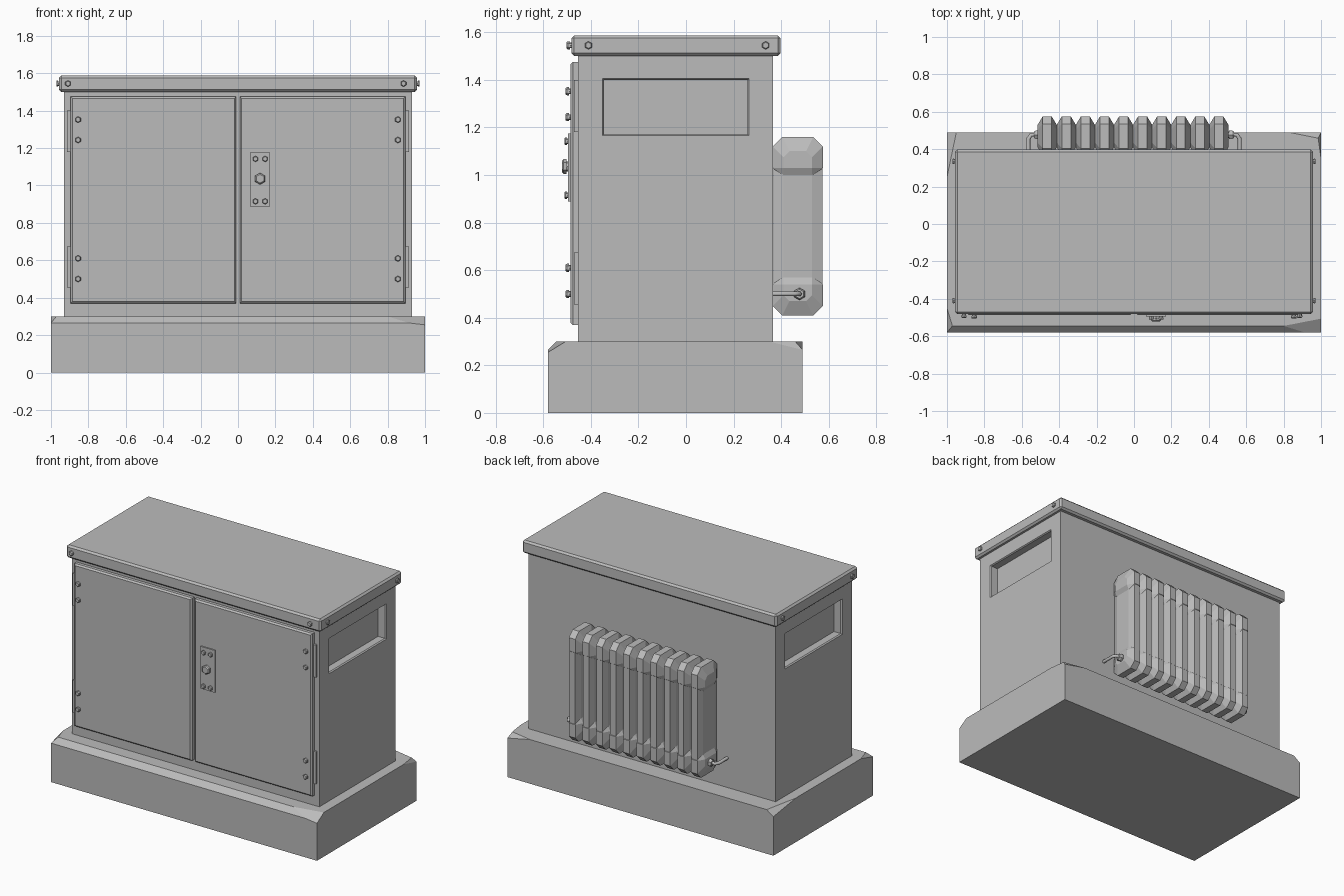
import bpy, bmesh
from mathutils import Vector, Matrix

if "Cube" in bpy.data.objects:
    bpy.data.objects.remove(bpy.data.objects["Cube"])

GREY = (0.5, 0.5, 0.5, 1)
metal = bpy.data.materials.new("plain_grey")
metal.use_nodes = True
metal.diffuse_color = GREY
bsdf = next(n for n in metal.node_tree.nodes if n.type == 'BSDF_PRINCIPLED')
bsdf.inputs["Base Color"].default_value = GREY
bsdf.inputs["Roughness"].default_value = 0.6


def finish(name, bm):
    bmesh.ops.recalc_face_normals(bm, faces=bm.faces)
    mesh = bpy.data.meshes.new(name)
    bm.to_mesh(mesh)
    bm.free()
    mesh.materials.append(metal)
    obj = bpy.data.objects.new(name, mesh)
    bpy.context.collection.objects.link(obj)
    return obj


def box_bm(lo, hi):
    bm = bmesh.new()
    lo, hi = Vector(lo), Vector(hi)
    bmesh.ops.create_cube(bm, size=1, matrix=Matrix.Translation((lo + hi) / 2)
                          @ Matrix.Diagonal((*(hi - lo), 1)))
    return bm


def box(name, lo, hi, bevel=0, rule=lambda e: True):
    bm = box_bm(lo, hi)
    if bevel:
        bmesh.ops.bevel(bm, geom=[e for e in bm.edges if rule(e)], offset=bevel,
                        segments=1, affect='EDGES')
    return finish(name, bm)


def hex_bolt(name, base, axis, radius=0.017, height=0.02):
    """Hexagon head with a chamfered crown on a round washer."""
    bm = bmesh.new()
    turn = Vector(axis).to_track_quat('Z', 'Y').to_matrix().to_4x4()
    place = Matrix.Translation(base) @ turn
    for r1, r2, z0, z1, n in ((0.7, 0.7, 0, 0.3, 8), (1, 1, 0.3, 0.75, 6), (1, 0.75, 0.75, 1, 6)):
        bmesh.ops.create_cone(bm, cap_ends=True, segments=n, radius1=radius * r1,
                              radius2=radius * r2, depth=(z1 - z0) * height,
                              matrix=place @ Matrix.Translation((0, 0, (z0 + z1) / 2 * height)))
    return finish(name, bm)


# Concrete plinth with chipped corners, each chip one plane through three points
bm = box_bm((-1, -0.58, 0), (1, 0.49, 0.3))
chips = (
    ((-0.96, -0.58, 0.3), (-1, -0.45, 0.3), (-1, -0.58, 0.265)),
    ((-0.95, 0.49, 0.3), (-1, 0.25, 0.3), (-1, 0.49, 0.265)),
    ((0.62, -0.58, 0.3), (0.8, -0.545, 0.3), (0.83, -0.58, 0.275)),
    ((0.8, -0.545, 0.3), (1, -0.545, 0.3), (1, -0.58, 0.265)),
    ((0.83, 0.49, 0.3), (0.98, 0.46, 0.3), (1, 0.49, 0.265)),
    ((0.98, 0.49, 0.3), (1, 0.35, 0.3), (1, 0.49, 0.265)),
)
for chip in chips:
    a, b, c = map(Vector, chip)
    n = (b - a).cross(c - a).normalized()
    if n.dot(a) < 0:
        n = -n
    bmesh.ops.bisect_plane(bm, geom=bm.verts[:] + bm.edges[:] + bm.faces[:],
                           plane_co=a, plane_no=n, clear_outer=True)
    bmesh.ops.holes_fill(bm, edges=[e for e in bm.edges if e.is_boundary], sides=0)
finish("plinth", bm)

# Cabinet body with a recessed panel in each side
bm = box_bm((-0.93, -0.455, 0.3), (0.93, 0.365, 1.51))
for axis, at in ((1, -0.35), (1, 0.265), (2, 1.165), (2, 1.405)):
    normal = Vector((0, 0, 0))
    normal[axis] = 1
    bmesh.ops.bisect_plane(bm, geom=bm.verts[:] + bm.edges[:] + bm.faces[:],
                           plane_co=normal * at, plane_no=normal)
bmesh.ops.recalc_face_normals(bm, faces=bm.faces)
for f in bm.faces[:]:
    m = f.calc_center_median()
    if abs(m.x) > 0.9 and -0.35 < m.y < 0.265 and 1.165 < m.z < 1.405:
        inward = -f.normal.copy()
        bmesh.ops.inset_individual(bm, faces=[f], thickness=0.008, depth=-0.008)
        panel = bmesh.ops.extrude_discrete_faces(bm, faces=[f])["faces"][0]
        bmesh.ops.translate(bm, verts=panel.verts, vec=inward * 0.05)
finish("cabinet_body", bm)

# Lid with chamfered edges
box("lid", (-0.957, -0.482, 1.5), (0.957, 0.398, 1.587), 0.012)
for s, side in ((1, "left"), (-1, "right")):
    hex_bolt(f"lid_front_bolt_{side}", (s * 0.897 - 0.012, -0.482, 1.545), (0, -1, 0))
    for y in (-0.41, 0.335):
        hex_bolt(f"lid_side_bolt_{side}", (s * 0.957, y, 1.545), (s, 0, 0), 0.017, 0.014)

# Doors, hinges and hinge bolts
for s, side in ((1, "left"), (-1, "right")):
    x0, x1 = sorted((s * 0.01, s * 0.895))
    box(f"door_{side}", (x0, -0.486, 0.37), (x1, -0.453, 1.476), 0.01,
        lambda e: all(v.co.y < -0.48 for v in e.verts))
    for z0, z1 in ((0.455, 0.675), (1.18, 1.4)):
        h0, h1 = sorted((s * 0.885, s * 0.914))
        box(f"hinge_{side}", (h0, -0.47, z0), (h1, -0.45, z1))
    for z in (0.5, 0.61, 1.243, 1.352):
        hex_bolt(f"door_bolt_{side}", (s * 0.855, -0.486, z), (0, -1, 0))

# Lock plate
box("lock_plate", (0.065, -0.495, 0.888), (0.172, -0.48, 1.175))
for x in (0.093, 0.145):
    for z in (0.915, 1.142):
        hex_bolt("lock_plate_bolt", (x, -0.495, z), (0, -1, 0), 0.016, 0.016)
hex_bolt("lock_spindle", (0.118, -0.495, 1.036), (0, -1, 0), 0.031, 0.027)


# Radiator: each fin is a slim column with a swollen end at top and bottom
def hull(bm, points):
    verts = [bm.verts.new(p) for p in points]
    bmesh.ops.convex_hull(bm, input=verts)


def section(x, z, wide):
    """Octagonal column outline at one height."""
    return [(x + s * w, 0.47 + t * d, z) for s in (-1, 1) for t in (-1, 1)
            for w, d in ((0.022, wide), (0.036, 0.06))]


def fin_end(x, flip):
    pts = section(x, 1.0, 0.075)
    for s in (-1, 1):
        for t in (-1, 1):
            pts += [(x + s * 0.024, 0.47 + t * d, z)
                    for d, z in ((0.105, 1.03), (0.105, 1.12), (0.065, 1.16))]
            pts += [(x + s * 0.051, 0.47 + t * d, z)
                    for d, z in ((0.06, 1.03), (0.06, 1.075), (0.035, 1.1))]
    return [(px, py, 1.57 - pz if flip else pz) for px, py, pz in pts]


for i in range(10):
    x = -0.464 + 0.102 * i
    bm = bmesh.new()
    hull(bm, section(x, 0.53, 0.103) + section(x, 1.04, 0.103))
    hull(bm, fin_end(x, False))
    hull(bm, fin_end(x, True))
    finish("radiator_fin", bm)

# Radiator pipes: elbow from the wall to the end fin, with a hexagon nut
for s, side in ((1, "left"), (-1, "right")):
    curve = bpy.data.curves.new("pipe", 'CURVE')
    curve.dimensions = '3D'
    curve.bevel_depth = 0.011
    curve.bevel_resolution = 1
    curve.use_fill_caps = True
    path = ((0.565, 0.35), (0.565, 0.455), (0.55, 0.477), (0.47, 0.477))
    spline = curve.splines.new('POLY')
    spline.points.add(len(path) - 1)
    for p, (x, y) in zip(spline.points, path):
        p.co = (s * x, y, 0.5, 1)
    curve.materials.append(metal)
    pipe = bpy.data.objects.new(f"radiator_pipe_{side}", curve)
    bpy.context.collection.objects.link(pipe)
    hex_bolt(f"pipe_nut_{side}", (s * 0.495, 0.477, 0.5), (s, 0, 0), 0.026, 0.04)
